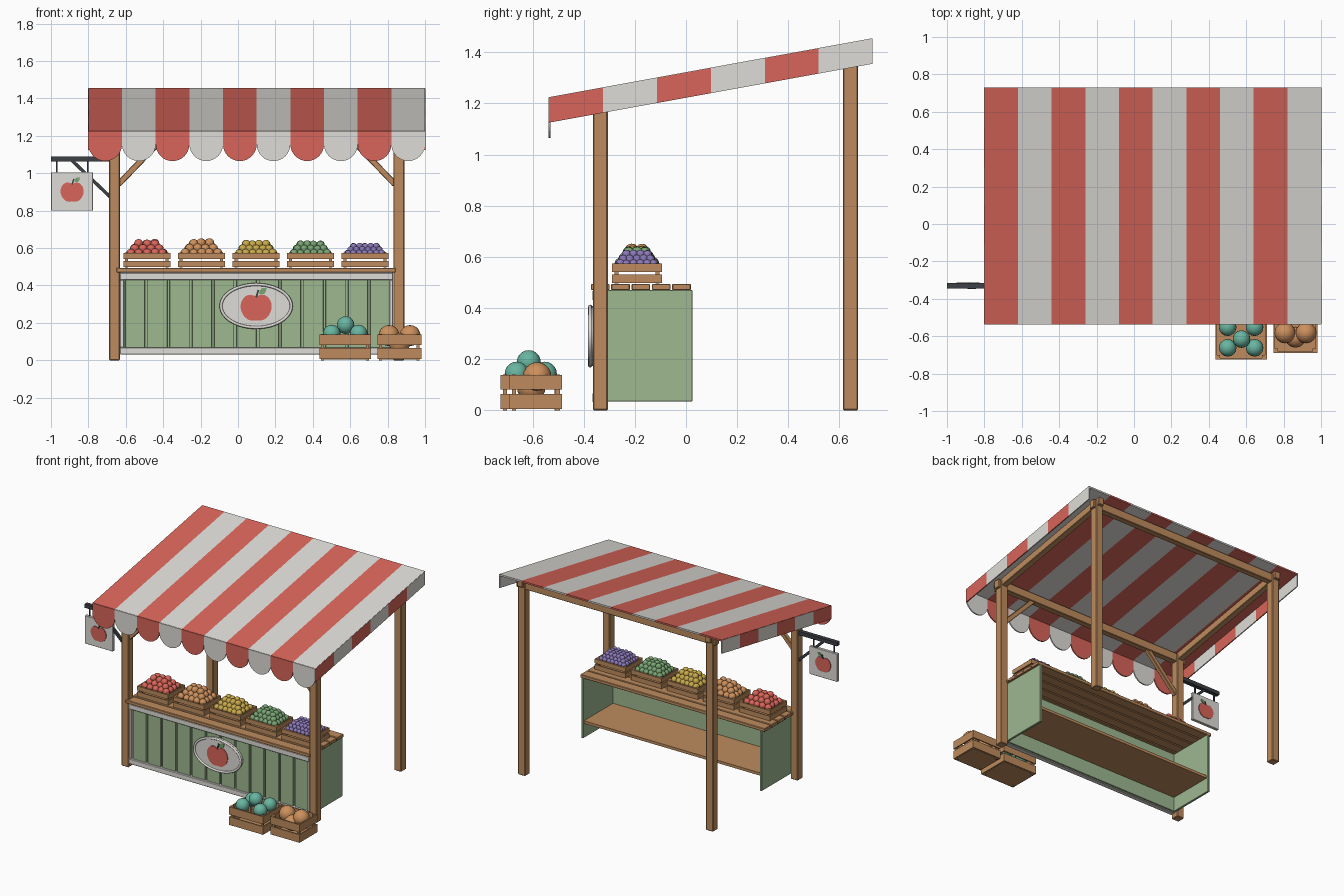
import bpy, bmesh, math, random
from mathutils import Matrix, Vector

random.seed(4)
cube = bpy.data.objects.get("Cube")
if cube:
    bpy.data.objects.remove(cube, do_unlink=True)


def material(name, r, g, b):
    m = bpy.data.materials.new(name)
    m.use_nodes = True
    m.diffuse_color = (r, g, b, 1)
    m.node_tree.nodes["Principled BSDF"].inputs["Base Color"].default_value = (r, g, b, 1)
    return m


wood = material("wood", .51, .26, .11)
red = material("red", .69, .13, .10)
white = material("off white", .74, .72, .68)
green = material("painted green", .34, .48, .28)
dark = material("dark metal", .045, .05, .06)
leaf_green = material("fruit green", .19, .37, .17)
yellow = material("yellow", .58, .40, .07)
purple = material("purple", .26, .19, .48)
teal = material("teal", .14, .46, .35)
orange = material("orange brown", .61, .28, .11)


def finish(name, bm, mat, bevel=0):
    bmesh.ops.recalc_face_normals(bm, faces=bm.faces)
    mesh = bpy.data.meshes.new(name)
    bm.to_mesh(mesh)
    bm.free()
    mesh.materials.append(mat)
    ob = bpy.data.objects.new(name, mesh)
    bpy.context.collection.objects.link(ob)
    if bevel:
        mod = ob.modifiers.new("soft_edges", 'BEVEL')
        mod.width, mod.segments = bevel, 1
    return ob


def prism(bm, pts, axis, lo, hi):
    """Extrude a 2D outline along x (y,z), y (x,z) or z (x,y)."""
    def place(p, t):
        return {'x': (t, *p), 'y': (p[0], t, p[1]), 'z': (*p, t)}[axis]
    a = [bm.verts.new(place(p, lo)) for p in pts]
    b = [bm.verts.new(place(p, hi)) for p in pts]
    bm.faces.new(a)
    bm.faces.new(b[::-1])
    for i in range(len(a)):
        j = (i + 1) % len(a)
        bm.faces.new((a[i], a[j], b[j], b[i]))


def box(bm, x0, x1, y0, y1, z0, z1):
    prism(bm, [(x0, y0), (x1, y0), (x1, y1), (x0, y1)], 'z', z0, z1)


def bar(bm, a, b, w, y0, y1):
    """Straight bar in the xz plane from a to b."""
    a, b = Vector(a), Vector(b)
    n = (b - a).orthogonal().normalized() * w / 2
    prism(bm, [a - n, b - n, b + n, a + n], 'y', y0, y1)


def ellipse(cx, cz, rx, rz, n=48):
    return [(cx + rx * math.cos(math.tau * i / n), cz + rz * math.sin(math.tau * i / n)) for i in range(n)]


# Canopy: striped sloping roof, scalloped front, striped side valances
LEFT, RIGHT, FRONT, BACK = -.8, 1.0, -.535, .73


def roof(y):
    return 1.225 + (y - FRONT) * .182


stripes = [bmesh.new(), bmesh.new()]
for i in range(10):
    x0 = LEFT + .18 * i
    bm = stripes[i % 2]
    prism(bm, [(FRONT, roof(FRONT)), (BACK, roof(BACK)), (BACK, roof(BACK) - .012),
               (FRONT, roof(FRONT) - .012)], 'x', x0, x0 + .18)
    scallop = [(x0 + .09 - .09 * math.cos(math.pi * k / 16),
                1.155 - .09 * math.sin(math.pi * k / 16)) for k in range(17)]
    prism(bm, [(x0, 1.223)] + scallop + [(x0 + .18, 1.223)], 'y', FRONT - .003, FRONT + .006)
for i in range(6):
    y0 = FRONT + i * (BACK - FRONT) / 6
    y1 = y0 + (BACK - FRONT) / 6
    side = [(y0, roof(y0) - .002), (y1, roof(y1) - .002), (y1, roof(y1) - .1), (y0, roof(y0) - .1)]
    for x in (LEFT - .002, RIGHT - .006):
        prism(stripes[i % 2], side, 'x', x, x + .008)
finish("canopy_red_stripes", stripes[0], red)
finish("canopy_white_stripes", stripes[1], white)

# Timber frame
posts, beams = bmesh.new(), bmesh.new()
for x in (-.66, .86):
    for y in (-.335, .643):
        a, b = y - .029, y + .029
        prism(posts, [(a, 0), (b, 0), (b, roof(b) - .025), (a, roof(a) - .025)], 'x', x - .029, x + .029)
    a, b = -.39, .69
    prism(beams, [(a, roof(a) - .065), (b, roof(b) - .065), (b, roof(b) - .013),
                  (a, roof(a) - .013)], 'x', x - .022, x + .022)
    s = 1 if x < 0 else -1
    bar(beams, (x + s * .02, .94), (x + s * .27, 1.2), .032, -.35, -.32)
for y in (-.335, .643):
    top = roof(y - .02) - .014
    box(beams, -.705, .905, y - .022, y + .022, top - .06, top)
finish("frame_posts", posts, wood, .004)
finish("frame_beams", beams, wood, .003)

# Counter: planked front, sides, trim, slatted top and shelf
X0, X1 = -.63, .83
bm = bmesh.new()
box(bm, X0, X1, -.335, -.32, .035, .47)
for x in (X0, X1 - .016):
    box(bm, x, x + .016, -.34, .025, .035, .47)
step = 1.43 / 12
for i in range(12):
    x = -.61 + step * i
    box(bm, x + .006, x + step - .006, -.352, -.334, .06, .44)
finish("counter_panels", bm, green, .002)
bm = bmesh.new()
box(bm, X0, X1, -.366, -.33, .43, .468)
box(bm, X0, X1, -.366, -.33, .03, .068)
for x in (X0, X1 - .02):
    box(bm, x, x + .02, -.36, -.33, .068, .43)
finish("counter_trim", bm, white, .003)
bm = bmesh.new()
for i in range(5):
    y = -.372 + .0795 * i
    box(bm, -.65, .842, y, y + .073, .47, .494)
finish("counter_top_slats", bm, wood, .003)
bm = bmesh.new()
box(bm, X0 + .016, X1 - .016, -.32, .015, .14, .16)
finish("counter_shelf", bm, wood)


# Painted apple emblem: body, stalk and leaf plates
def apple(name, cx, cz, s, y0, y1):
    body = []
    for i in range(48):
        t = math.tau * i / 48
        sn = math.sin(t)
        r = s * (1 - (.24 if sn > 0 else .12) * abs(sn) ** 14)
        body.append((cx + r * math.cos(t) * (1 + .06 * sn), cz + r * .95 * sn))
    bm = bmesh.new()
    prism(bm, body, 'y', y0, y1)
    finish(name + "_body", bm, red)
    bm = bmesh.new()
    bar(bm, (cx, cz + .65 * s), (cx + .15 * s, cz + 1.12 * s), .12 * s, y0 - .001, y1 + .001)
    finish(name + "_stalk", bm, dark)
    bm = bmesh.new()
    lens = [(cx + s * (.18 + .5 * k / 8 + d * .1 * math.sin(math.pi * k / 8)),
             cz + s * (.85 + .38 * k / 8 - d * .16 * math.sin(math.pi * k / 8)))
            for d, ks in ((1, range(9)), (-1, range(7, 0, -1))) for k in ks]
    prism(bm, lens, 'y', y0 - .001, y1 + .001)
    finish(name + "_leaf", bm, leaf_green)


# Oval plaque on the counter front
bm = bmesh.new()
prism(bm, ellipse(.097, .29, .19, .117), 'y', -.374, -.35)
finish("plaque", bm, white)
curve = bpy.data.curves.new("plaque_rim", 'CURVE')
curve.dimensions, curve.bevel_depth, curve.bevel_resolution = '3D', .008, 2
line = curve.splines.new('POLY')
line.points.add(47)
for p, (x, z) in zip(line.points, ellipse(.097, .29, .188, .115)):
    p.co = (x, -.375, z, 1)
line.use_cyclic_u = True
curve.materials.append(white)
bpy.context.collection.objects.link(bpy.data.objects.new("plaque_rim", curve))
apple("plaque_apple", .097, .283, .083, -.379, -.373)

# Hanging sign with its bracket
bm = bmesh.new()
box(bm, -1, -.775, -.341, -.319, .8, 1.005)
finish("hanging_sign", bm, white, .002)
apple("sign_front_apple", -.887, .9, .062, -.346, -.34)
apple("sign_back_apple", -.887, .9, .062, -.32, -.314)
bm = bmesh.new()
box(bm, -1, -.68, -.345, -.315, 1.063, 1.09)
bar(bm, (-.685, .875), (-.89, 1.07), .018, -.339, -.321)
for x in (-.968, -.803):
    box(bm, x - .004, x + .004, -.334, -.326, 1, 1.066)
finish("sign_bracket", bm, dark)


# Slatted crates and produce
def crate(name, cx, cy, z, w, d, h):
    bm = bmesh.new()
    t = .009
    x0, x1, y0, y1 = cx - w / 2, cx + w / 2, cy - d / 2, cy + d / 2
    box(bm, x0 + t, x1 - t, y0 + t, y1 - t, z + .004, z + .014)
    for px in (x0 + t, x1 - t - .016):
        for py in (y0 + t, y1 - t - .016):
            box(bm, px, px + .016, py, py + .016, z, z + h)
    for a, b in ((.04, .46), (.58, .98)):
        for y in (y0, y1 - t):
            box(bm, x0, x1, y, y + t, z + a * h, z + b * h)
        for x in (x0, x1 - t):
            box(bm, x, x + t, y0 + t, y1 - t, z + a * h, z + b * h)
    finish(name, bm, wood)


def fruit(name, spots, r, mat):
    bm = bmesh.new()
    for p in spots:
        bmesh.ops.create_uvsphere(bm, u_segments=16, v_segments=10, radius=r, matrix=Matrix.Translation(p))
    for f in bm.faces:
        f.smooth = True
    finish(name, bm, mat)


def heap(cx, cy, z, nx, ny, r):
    dx, dy = .212 / nx, .16 / ny
    jit = lambda: random.uniform(-.1, .1) * r
    return [(cx + dx * (i - (nx - k - 1) / 2) + jit(), cy + dy * (j - (ny - k - 1) / 2) + jit(),
             z + k * r * 1.05 + jit()) for k in range(3) for i in range(nx - k) for j in range(ny - k)]


kinds = [("apple", red, 5, 4, .024), ("onion", orange, 5, 4, .025), ("lemon", yellow, 6, 4, .0225),
         ("lime", leaf_green, 6, 5, .0215), ("plum", purple, 7, 6, .0175)]
for i, (name, mat, nx, ny, r) in enumerate(kinds):
    cx = -.487 + .2915 * i
    crate(name + "_crate", cx, -.192, .495, .25, .195, .08)
    fruit(name + "_heap", heap(cx, -.192, .572, nx, ny, r), r, mat)

crate("melon_crate", .573, -.607, 0, .275, .236, .14)
fruit("melons", [(.573 + a * .072, -.607 + b * .055, .143) for a in (-1, 1) for b in (-1, 1)]
      + [(.575, -.615, .188)], .047, teal)
crate("squash_crate", .863, -.587, 0, .235, .205, .14)
fruit("squashes", [(.807, -.582, .132), (.92, -.582, .132), (.863, -.605, .09)], .056, orange)
